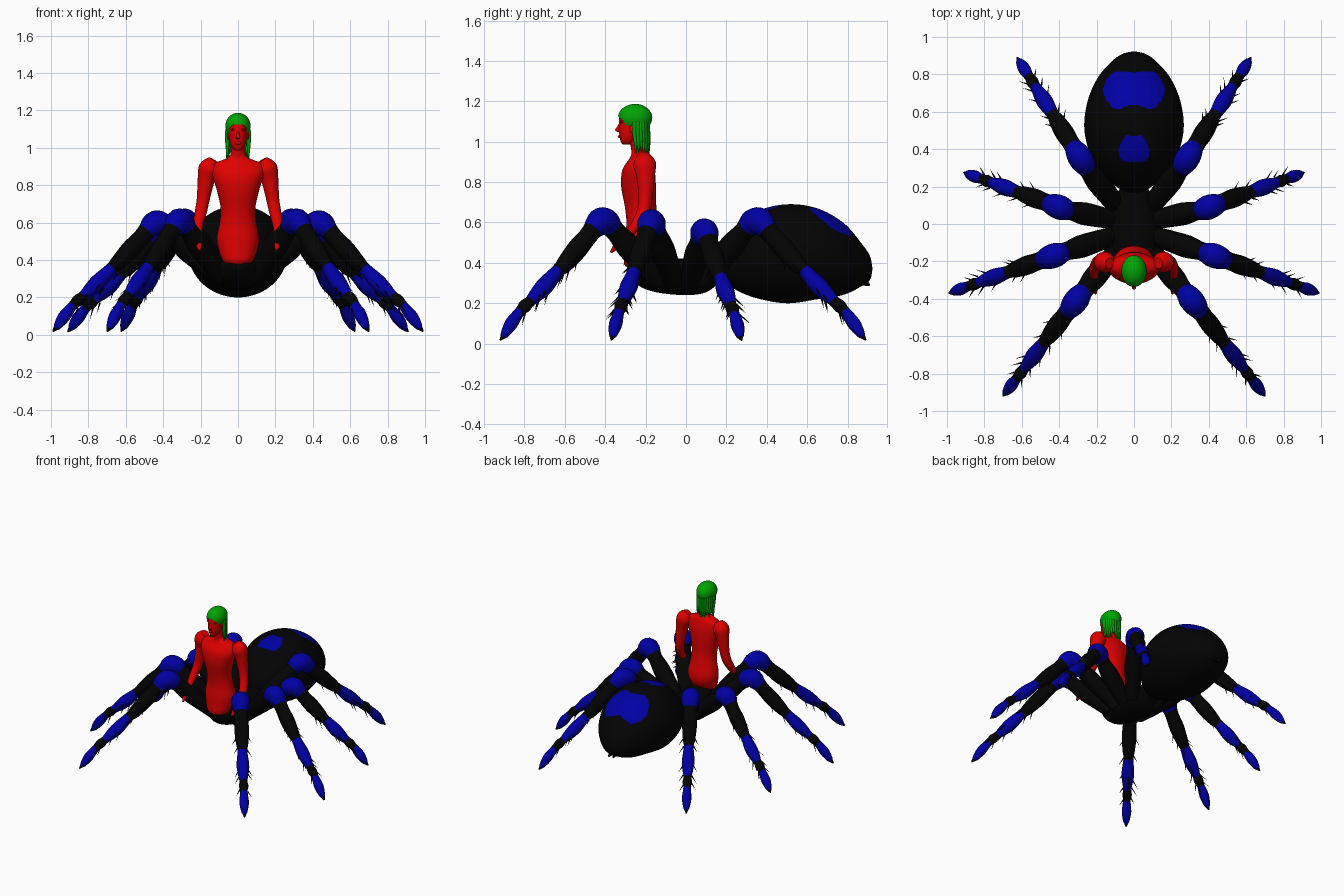
import bpy, bmesh, math, random
from mathutils import Vector

if "Cube" in bpy.data.objects:
    bpy.data.objects.remove(bpy.data.objects["Cube"])

random.seed(4)
COLOURS = {"black": (0.001, 0.001, 0.001), "blue": (0.0, 0.0, 0.37),
           "red": (0.74, 0.0, 0.0), "green": (0.0, 0.37, 0.001)}
MATS = {}
for key, rgb in COLOURS.items():
    MATS[key] = bpy.data.materials.new(key)
    MATS[key].diffuse_color = (*rgb, 1)


def finish(name, bm, mats, angle=50):
    bmesh.ops.recalc_face_normals(bm, faces=bm.faces)
    mesh = bpy.data.meshes.new(name)
    bm.to_mesh(mesh)
    bm.free()
    for m in mats:
        mesh.materials.append(MATS[m])
    ob = bpy.data.objects.new(name, mesh)
    bpy.context.collection.objects.link(ob)
    bpy.context.view_layer.objects.active = ob
    ob.select_set(True)
    bpy.ops.object.shade_smooth_by_angle(angle=math.radians(angle))
    ob.select_set(False)
    return ob


def spline(a, b, c, d, t):
    return b + 0.5 * t * (c - a + t * (2 * a - 5 * b + 4 * c - d + t * (3 * (b - c) + d - a)))


def loft(name, sections, mats, side=(1, 0, 0), axis=None, n=20, sub=4, rule=None):
    """Smooth tube through sections (x, y, z, radius_a, radius_b, material index)."""
    rows, idx = [], []
    last = len(sections) - 1
    for i in range(last):
        q = [sections[min(max(i + k, 0), last)] for k in (-1, 0, 1, 2)]
        for s in range(sub):
            rows.append([spline(*(p[k] for p in q), s / sub) for k in range(5)])
            idx.append(sections[i][5])
    rows.append(list(sections[-1][:5]))
    bm, rings = bmesh.new(), []
    for i, r in enumerate(rows):
        c = Vector(r[:3])
        t = Vector(axis) if axis else (Vector(rows[min(i + 1, len(rows) - 1)][:3])
                                       - Vector(rows[max(i - 1, 0)][:3])).normalized()
        a = Vector(side)
        a = (a - t * a.dot(t)).normalized()
        b = t.cross(a)
        ra, rb = max(r[3], 0.002), max(r[4], 0.002)
        rings.append([bm.verts.new(c + a * ra * math.cos(u) + b * rb * math.sin(u))
                      for u in (2 * math.pi * k / n for k in range(n))])
    for i in range(len(rings) - 1):
        for k in range(n):
            j = (k + 1) % n
            f = bm.faces.new((rings[i][k], rings[i][j], rings[i + 1][j], rings[i + 1][k]))
            f.material_index = rule(f.calc_center_median()) if rule else idx[i]
    bm.faces.new(rings[0]).material_index = idx[0]
    bm.faces.new(rings[-1]).material_index = idx[-1]
    return finish(name, bm, mats)


def ellipsoid(name, centre, size, mat, keep=None):
    bm = bmesh.new()
    bmesh.ops.create_uvsphere(bm, u_segments=48, v_segments=32, radius=1)
    for v in bm.verts:
        v.co = Vector([centre[k] + v.co[k] * size[k] for k in range(3)])
    if keep:
        bmesh.ops.delete(bm, geom=[f for f in bm.faces if not keep(f.calc_center_median())],
                         context="FACES")
    return finish(name, bm, [mat])


def spike(bm, base, direction, length, radius, index):
    """Thin three-sided thorn."""
    d = direction.normalized()
    a = d.orthogonal().normalized()
    b = d.cross(a)
    ring = [bm.verts.new(base + radius * (a * math.cos(u) + b * math.sin(u)))
            for u in (0, 2.094, 4.189)]
    tip = bm.verts.new(base + d * length)
    for k in range(3):
        bm.faces.new((ring[k], ring[(k + 1) % 3], tip)).material_index = index


# Abdomen with two blue markings on its back
def marking(p):
    if p.z < 0.45:
        return 0
    x = abs(p.x)
    front = .635 - .02 * math.exp(-((x - .085) / .04) ** 2)
    big = front < p.y < .818 - .01 * math.exp(-(x / .03) ** 2) and x < .165 - 6 * (p.y - .715) ** 2
    small = (.33 + 2 * x * x < p.y < .485 - .02 * math.exp(-(x / .025) ** 2)
             and x < .082 - .2 * max(p.y - .39, 0) - 4 * (p.y - .4) ** 2)
    return int(big or small)


ABDOMEN = [(.165, .38, .02, .02), (.19, .40, .08, .09), (.25, .42, .155, .155),
           (.35, .44, .225, .215), (.5, .445, .265, .245), (.65, .445, .25, .225),
           (.78, .42, .195, .178), (.87, .39, .118, .105), (.91, .375, .06, .06),
           (.923, .37, .004, .004)]
loft("abdomen", [(0, y, z, a, b, 0) for y, z, a, b in ABDOMEN], ["black", "blue"],
     axis=(0, 1, 0), n=144, sub=20, rule=marking)
for sx in (-1, 1):
    loft("spinneret", [(sx * .015, .85, .32, .025, .025, 0), (sx * .017, .89, .30, .015, .015, 0),
                       (sx * .018, .91, .288, .004, .004, 0)], ["black"], n=10)

# Front body that carries the legs
THORAX = [(-.29, .375, .04, .03), (-.24, .36, .09, .07), (-.15, .34, .12, .085),
          (0, .33, .13, .09), (.1, .335, .12, .08), (.17, .36, .085, .055), (.23, .38, .06, .04)]
loft("thorax", [(0, y, z, a, b, 0) for y, z, a, b in THORAX], ["black"], axis=(0, 1, 0), n=32)

# Legs: base, knee, tip; lower profile is (fraction outward, height ratio, radius, colour)
LEGS = [((.09, -.14), (.31, -.41, .61), (.70, -.92)), ((.10, -.06), (.43, -.17, .60), (.99, -.37)),
        ((.10, .02), (.40, .09, .555), (.91, .275)), ((.08, .08), (.285, .35, .61), (.625, .89))]
PROFILE = [(-.085, .945, .054, 1), (-.04, .985, .064, 1), (.02, 1.0, .065, 1), (.07, .955, .06, 1),
           (.105, .92, .05, 0), (.16, .86, .047, 0), (.26, .76, .051, 0), (.38, .64, .042, 0),
           (.44, .59, .034, 1), (.56, .475, .044, 1), (.64, .405, .038, 1), (.71, .345, .028, 0),
           (.76, .305, .033, 0), (.81, .26, .026, 1), (.89, .165, .033, 1), (.95, .085, .023, 1),
           (.975, .055, .013, 0), (1.0, .03, .004, 0)]
NAMES = ["front_leg", "second_leg", "third_leg", "rear_leg"]
for name, base, knee, tip in [(n, *l) for n, l in zip(NAMES, LEGS)]:
    for sx in (-1, 1):
        k = Vector((sx * knee[0], knee[1], 0))
        out = Vector((sx * tip[0], tip[1], 0)) - k
        side = out.normalized().cross(Vector((0, 0, 1)))
        low = [(*(k + out * s + Vector((0, 0, h * knee[2]))), r, r, m) for s, h, r, m in PROFILE]
        root = Vector((sx * base[0], base[1], .31))
        start = Vector(low[0][:3])
        femur = [(*root.lerp(start, f), r, r, 0) for f, r in
                 ((0, .05), (.3, .056), (.65, .061), (.9, .05))]
        loft(name, femur + low, ["black", "blue"], side=side, n=16)
        # Thorns sweep outward towards the foot
        bm = bmesh.new()
        for i in (6, 7, 9, 10, 12):
            p, q = Vector(low[i][:3]), Vector(low[i + 1][:3])
            along = (q - p).normalized()
            under = side.cross(along)
            under *= -1 if under.z > 0 else 1
            for ang in (-1.5, .1, 1.5):
                d = side * math.sin(ang) + under * math.cos(ang)
                spot = p.lerp(q, random.random()) + d * low[i][3] * .8
                spike(bm, spot, d * .6 + along, random.uniform(.05, .075), .006, 0)
        finish(name + "_thorns", bm, ["black"])

# Upper body
TORSO = [(.37, -.245, .045, .035), (.395, -.238, .08, .068), (.46, -.215, .105, .09),
         (.52, -.21, .113, .092), (.6, -.215, .098, .08), (.68, -.225, .093, .078),
         (.78, -.235, .115, .086), (.86, -.235, .138, .08), (.915, -.225, .125, .056),
         (.94, -.225, .07, .045), (.965, -.235, .04, .037), (1.03, -.25, .036, .036)]
loft("torso", [(0, y, z, a, b, 0) for z, y, a, b in TORSO], ["red"], axis=(0, 0, 1), n=40)
ARM = [(.13, -.21, .935, .028), (.153, -.205, .892, .056), (.17, -.2, .83, .046),
       (.185, -.2, .73, .035), (.198, -.21, .66, .032), (.212, -.245, .59, .027),
       (.213, -.30, .525, .017), (.211, -.335, .492, .019), (.205, -.372, .452, .006)]
for sx in (-1, 1):
    loft("arm", [(sx * x, y, z, r, r, 0) for x, y, z, r in ARM], ["red"], n=20)

# Head with nose, brow, lips and ears
HEAD = [(.985, -.297, .012, .016), (1.0, -.29, .03, .033), (1.03, -.28, .043, .05),
        (1.07, -.268, .05, .064), (1.11, -.258, .054, .073), (1.15, -.255, .05, .068),
        (1.175, -.25, .025, .035)]
loft("head", [(0, y, z, a, b, 0) for z, y, a, b in HEAD], ["red"], axis=(0, 0, 1), n=32)
loft("nose", [(0, -.322, 1.095, .005, .007, 0), (0, -.333, 1.07, .008, .011, 0),
              (0, -.338, 1.055, .011, .013, 0), (0, -.325, 1.045, .005, .005, 0)],
     ["red"], axis=(0, 0, 1), n=12)
ellipsoid("lips", (0, -.326, 1.025), (.017, .012, .008), "red")
for sx in (-1, 1):
    ellipsoid("brow", (sx * .022, -.318, 1.097), (.018, .01, .006), "red")
    ellipsoid("ear", (sx * .052, -.265, 1.065), (.007, .014, .022), "red")

# Hair cap, swept back from the forehead, and hanging strands
ellipsoid("hair_cap", (0, -.252, 1.118), (.067, .085, .069), "green",
          keep=lambda p: p.z > 1.12 - 1.1 * (p.y + .33))
for i in range(15):
    u = math.pi * (-.04 + 1.08 * i / 14)
    x, y = .056 * math.cos(u), -.247 + .058 * math.sin(u)
    end = random.uniform(.92, .975)
    loft("hair_strand", [(x, y, 1.10, .012, .012, 0), (x * 1.03, y, 1.05, .012, .012, 0),
                         (x * 1.02, y + .004, 1.0, .009, .009, 0),
                         (x + random.uniform(-.006, .006), y + .006, end, .002, .002, 0)],
         ["green"], n=8)

for m in bpy.data.materials:
    if m.users and not m.is_grease_pencil:
        m.use_nodes = True
        m.node_tree.nodes["Principled BSDF"].inputs["Base Color"].default_value = m.diffuse_color
